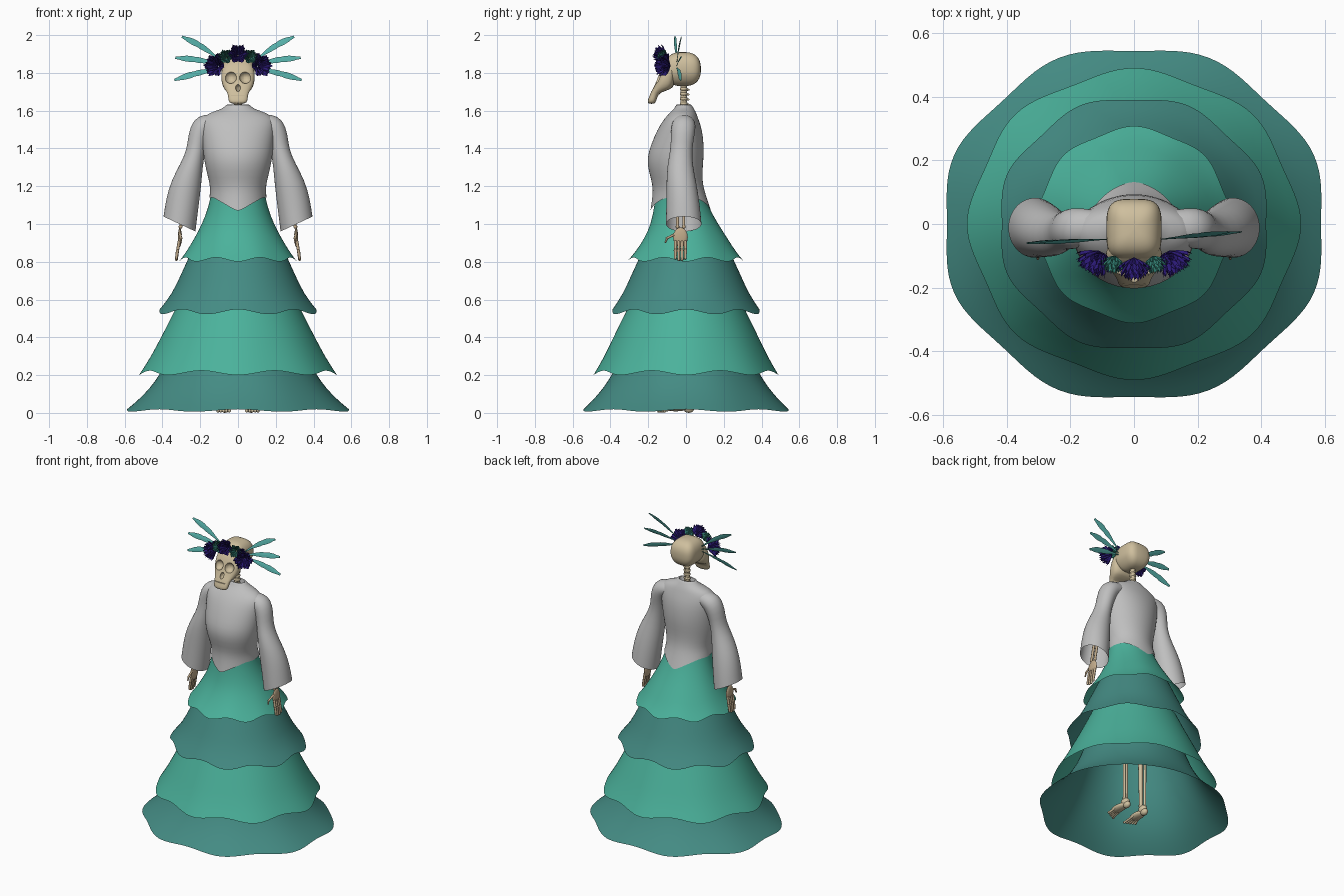
import bpy, bmesh, math
from mathutils import Vector, Matrix

if "Cube" in bpy.data.objects:
    bpy.data.objects.remove(bpy.data.objects["Cube"])


def material(name, rgb):
    m = bpy.data.materials.new(name)
    m.use_nodes = True
    m.diffuse_color = (*rgb, 1)
    m.node_tree.nodes["Principled BSDF"].inputs["Base Color"].default_value = (*rgb, 1)
    return m


GREEN = material("sea green cloth", (0.07, 0.445, 0.33))
TEAL = material("dark teal cloth", (0.058, 0.26, 0.23))
GREY = material("pale grey cloth", (0.52, 0.52, 0.52))
BONE = material("bone", (0.62, 0.52, 0.34))
TAN = material("tan bone", (0.54, 0.41, 0.26))
PURPLE = material("deep purple petals", (0.024, 0.01, 0.18))
LEAF = material("dark green petals", (0.03, 0.2, 0.16))
FEATHER = material("feather teal", (0.09, 0.42, 0.385))


def finish(bm, name, mat, smooth=True, sub=0):
    bmesh.ops.recalc_face_normals(bm, faces=bm.faces)
    me = bpy.data.meshes.new(name)
    bm.to_mesh(me)
    bm.free()
    ob = bpy.data.objects.new(name, me)
    bpy.context.collection.objects.link(ob)
    me.materials.append(mat)
    if sub:
        ob.modifiers.new("Subdivision", "SUBSURF").levels = sub
        ob.modifiers[0].render_levels = sub
    if smooth:
        bpy.ops.object.select_all(action="DESELECT")
        ob.select_set(True)
        bpy.context.view_layer.objects.active = ob
        bpy.ops.object.shade_smooth_by_angle(angle=math.radians(50))
    return ob


def loft(name, rings, mat, cap=False, sub=1):
    """Skin a list of equal closed rings of points."""
    bm = bmesh.new()
    rows = [[bm.verts.new(p) for p in r] for r in rings]
    n = len(rows[0])
    for a, b in zip(rows, rows[1:]):
        for i in range(n):
            j = (i + 1) % n
            bm.faces.new((a[i], a[j], b[j], b[i]))
    if cap:
        bm.faces.new(rows[0])
        bm.faces.new(rows[-1])
    return finish(bm, name, mat, sub=sub)


def spow(v, e):
    return math.copysign(abs(v) ** e, v)


def oval(z, hx, yf, yb, n=32, e=1.0):
    """Horizontal ring with half width hx, from yf (front) to yb (back)."""
    pts = []
    for i in range(n):
        t = math.tau * i / n
        cy, ry = (yf + yb) / 2, (yb - yf) / 2
        pts.append(Vector((hx * spow(math.cos(t), e), cy + ry * spow(math.sin(t), e), z)))
    return pts


def add_ball(bm, c, s, seg=12):
    m = Matrix.Translation(c) @ Matrix.Diagonal((*s, 1))
    return bmesh.ops.create_uvsphere(bm, u_segments=seg, v_segments=seg * 2 // 3, radius=1, matrix=m)["verts"]


def add_bone(bm, p, q, r1, r2, knob=1.3):
    """Tapered shaft with a knob at each end."""
    p, q = Vector(p), Vector(q)
    rot = (q - p).to_track_quat("Z", "Y").to_matrix()
    bmesh.ops.create_cone(bm, cap_ends=True, segments=10, radius1=r1, radius2=r2, depth=(q - p).length,
                          matrix=Matrix.Translation((p + q) / 2) @ rot.to_4x4())
    for c, r in ((p, r1), (q, r2)):
        add_ball(bm, c, (r * knob,) * 3, seg=8)


# Skirt tiers: rows of (z, half width, front y, back y), hem waves fade in downwards
def tier(name, rows, mat, phase, lift):
    rings = []
    for k, row in enumerate(rows):
        w = (k / (len(rows) - 1)) ** 2
        ring = oval(*row, n=64)
        for i, p in enumerate(ring):
            wave = phase * w * math.cos(8 * math.tau * i / 64)
            p.x *= 1 + 0.022 * wave
            p.y *= 1 + 0.022 * wave
            p.z -= lift * wave
        rings.append(ring)
    return loft(name, rings, mat)


tier("skirt_tier_top", [(1.17, .142, -.16, .088), (1.10, .152, -.166, .114), (1.0, .19, -.185, .17),
     (.93, .228, -.217, .217), (.86, .270, -.264, .260), (.812, .306, -.306, .302)], GREEN, 1, .012)
tier("skirt_tier_upper", [(.90, .225, -.212, .212), (.81, .267, -.252, .252), (.72, .308, -.294, .294),
     (.62, .355, -.339, .339), (.535, .424, -.397, .397)], TEAL, -1, .014)
tier("skirt_tier_lower", [(.66, .28, -.26, .26), (.54, .335, -.315, .315), (.42, .397, -.375, .375),
     (.30, .458, -.43, .43), (.212, .515, -.481, .481)], GREEN, 1, .013)
tier("skirt_tier_hem", [(.88, .17, -.16, .16), (.6, .26, -.245, .245), (.32, .35, -.333, .333),
     (.21, .412, -.388, .388), (.13, .468, -.44, .44), (.06, .54, -.503, .503),
     (.013, .600, -.555, .555)], TEAL, -1, .007)

# Blouse body, ending in a point at front and back
body = [oval(*r) for r in [
    (1.60, .05, -.04, .018), (1.634, .053, -.045, .022), (1.632, .064, -.052, .03), (1.61, .078, -.062, .042),
    (1.59, .152, -.085, .054), (1.555, .2, -.118, .066), (1.5, .196, -.152, .086), (1.42, .189, -.186, .095),
    (1.35, .182, -.208, .094), (1.28, .168, -.199, .087), (1.21, .149, -.176, .088)]]
mid, hem = oval(1.17, .149, -.17, .1), oval(1.14, .152, -.172, .116)
for p, q in zip(mid, hem):
    point = max(0, 1 - abs(q.x) / .13)
    p.z -= .025 * point
    q.z -= .075 * point
    p.y += math.copysign(.008, p.y + .03) * point
    q.y += math.copysign(.018, q.y + .03) * point
loft("blouse_body", body + [mid, hem], GREY)


# Crown flowers: three ruffled cups each, facing outwards
def flower(name, c, d, R, mat):
    bm = bmesh.new()
    rot = Vector(d).to_track_quat("Z", "Y").to_matrix()
    n = 36
    for layer, (s, h) in enumerate(((1.0, .1), (.85, .45), (.58, .65))):
        def ring(f, hz, ruffle):
            out = []
            for i in range(n):
                t = math.tau * i / n + layer * .3
                fold = (-1) ** i
                r = R * s * f * (1 + ruffle * (.12 * math.cos(6 * t) + .05 * fold))
                z = R * (hz + ruffle * .13 * fold)
                out.append(bm.verts.new(Vector(c) + rot @ Vector((r * math.cos(t), r * math.sin(t), z))))
            return out
        a, b, e = ring(.12, -.6, 0), ring(.6, h * .4 - .3, .6), ring(1, h, 1)
        for u, v in ((a, b), (b, e)):
            for i in range(n):
                j = (i + 1) % n
                bm.faces.new((u[i], u[j], v[j], v[i]))
    finish(bm, name, mat, smooth=False)


flower("crown_flower_centre", (0, -.135, 1.9), (0, -1, .3), .048, PURPLE)

# Everything that comes in left and right pairs
for s, side in ((1, "left"), (-1, "right")):
    # Wide sleeve: centre, half width, half depth, tilt in degrees
    rings = []
    for x, y, z, rx, ry, a in [(.10, -.01, 1.535, .045, .05, 90), (.162, -.012, 1.53, .056, .062, 70),
                               (.192, -.014, 1.51, .063, .065, 44), (.212, -.018, 1.46, .055, .062, 20),
                               (.222, -.026, 1.39, .048, .057, 8), (.246, -.032, 1.31, .06, .068, 8),
                               (.274, -.024, 1.215, .081, .08, 12), (.295, -.016, 1.11, .09, .089, 18),
                               (.31, -.012, 1.0, .094, .095, 25)]:
        a = math.radians(a)
        rings.append([Vector((s * (x + rx * math.cos(t) * math.cos(a)), y + ry * math.sin(t),
                              z + rx * math.cos(t) * math.sin(a)))
                      for t in (math.tau * i / 24 for i in range(24))])
    loft(side + "_sleeve", rings, GREY)

    # Forearm, palm, fingers and thumb
    bm = bmesh.new()
    for y in (-.045, -.012):
        add_bone(bm, (s * .27, y, 1.2), (s * .304, y, .985), .009, .008)
    add_ball(bm, (s * .308, -.029, .93), (.01, .039, .052))
    for k in range(4):
        y = -.056 + k * .0175
        low = .808 + .008 * abs(k - 1.5)
        add_bone(bm, (s * .312, y, .905), (s * .318, y, .87), .008, .008, 1.1)
        add_bone(bm, (s * .32, y, .86), (s * .326, y, low), .0085, .007, 1.1)
    add_bone(bm, (s * .306, -.06, .945), (s * .302, -.1, .925), .007, .006)
    add_bone(bm, (s * .302, -.1, .925), (s * .302, -.108, .905), .006, .004)
    finish(bm, side + "_hand_bones", TAN)

    # Leg bones and foot
    bm = bmesh.new()
    add_bone(bm, (s * .085, -.01, .98), (s * .065, -.01, .53), .017, .02)
    add_bone(bm, (s * .06, -.01, .5), (s * .06, -.005, .07), .017, .012)
    add_bone(bm, (s * .085, .005, .48), (s * .082, .005, .07), .008, .009)
    add_ball(bm, (s * .07, .0, .045), (.024, .034, .03))
    add_ball(bm, (s * .07, .015, .022), (.02, .028, .022))
    add_ball(bm, (s * .074, -.055, .028), (.034, .07, .02))
    for k in range(5):
        add_bone(bm, (s * (.052 + .011 * k), -.07, .024), (s * (.046 + .015 * k), -.145 + .008 * k, .011),
                 .008, .007)
    finish(bm, side + "_leg_bones", BONE)

    # Three leaf-shaped feathers, leaning back, with nicked edges
    for label, z0, x1, z1, bow in (("top", 1.86, .297, 1.992, .012), ("middle", 1.84, .332, 1.88, .008),
                                   ("bottom", 1.825, .337, 1.762, .006)):
        p, q = Vector((s * .085, -.048, z0)), Vector((s * x1, -.025 if s > 0 else -.06, z1))
        across = Vector((-(q - p).z, 0, (q - p).x)).normalized() + Vector((0, s * .4, 0))
        bm = bmesh.new()
        rows = []
        for k in range(13):
            t = k / 12
            w = .003 + .0135 * math.sin(math.pi * min(1, t * .95) ** 1.4) * (.8 if k % 4 == 3 else 1)
            c = p.lerp(q, t) + Vector((0, 0, bow * math.sin(math.pi * t)))
            rows.append([bm.verts.new(c + across * w * f + Vector((0, dy, 0)))
                         for f, dy in ((-1, 0), (0, -.0015), (1, 0), (0, .0015))])
        for a, b in zip(rows, rows[1:]):
            for i in range(4):
                j = (i + 1) % 4
                bm.faces.new((a[i], a[j], b[j], b[i]))
        bm.faces.new(rows[0])
        bm.faces.new(rows[-1])
        finish(bm, f"{side}_{label}_feather", FEATHER, smooth=False)

    flower(side + "_crown_flower_large", (s * .122, -.115, 1.838), (s * .6, -1, .05), .055, PURPLE)
    flower(side + "_crown_flower_small", (s * .065, -.122, 1.885), (s * .25, -1, .35), .037, LEAF)
    flower(side + "_crown_flower_upper", (s * .1, -.105, 1.88), (s * .5, -1, .6), .025, PURPLE)

# Neck vertebrae around a core
bm = bmesh.new()
add_bone(bm, (0, -.012, 1.58), (0, -.012, 1.76), .018, .018, 1)
for k in range(7):
    z = 1.585 + k * .026
    add_ball(bm, (0, -.012, z), (.023, .021, .013))
    add_ball(bm, (0, .008, z - .004), (.006, .012, .006), seg=8)
finish(bm, "neck_vertebrae", BONE)

# Boxy rounded cranium
bm = bmesh.new()
for v in add_ball(bm, (0, 0, 0), (1, 1, 1), seg=32):
    flat = math.hypot(v.co.x, v.co.y) or 1
    x, y = v.co.x / flat, v.co.y / flat
    flat = flat ** .75
    v.co = Vector((.087 * flat * spow(x, .55), -.017 + .096 * flat * spow(y, .55), 1.82 + .09 * spow(v.co.z, .82)))
    if v.co.z < 1.8:
        v.co.x *= 1 - (1.8 - v.co.z) * 2
finish(bm, "cranium", BONE)

# Face and jaw, with eye, nose and mouth openings cut in
face = loft("face", [oval(*r, n=24, e=.75) for r in [
    (1.87, .06, -.10, -.04), (1.83, .086, -.13, -.045), (1.78, .09, -.148, -.055), (1.74, .086, -.163, -.06),
    (1.712, .072, -.178, -.075), (1.698, .056, -.186, -.14), (1.67, .052, -.197, -.152),
    (1.65, .05, -.204, -.158), (1.636, .04, -.2, -.165)]], BONE, cap=True)
bm = bmesh.new()
for s in (1, -1):
    add_ball(bm, (s * .039, -.155, 1.777), (.032, .035, .033), seg=24)
add_ball(bm, (0, -.176, 1.722), (.013, .03, .02), seg=16)
bmesh.ops.create_cube(bm, size=1, matrix=Matrix.Translation((0, -.2, 1.682)) @ Matrix.Diagonal((.075, .03, .004, 1)))
cutter = finish(bm, "face_cutter", BONE, smooth=False)
cut = face.modifiers.new("Openings", "BOOLEAN")
cut.operation, cut.object, cut.solver = "DIFFERENCE", cutter, "EXACT"
bpy.context.view_layer.objects.active = face
for name in [m.name for m in face.modifiers]:
    bpy.ops.object.modifier_apply(modifier=name)
bpy.data.objects.remove(cutter)
